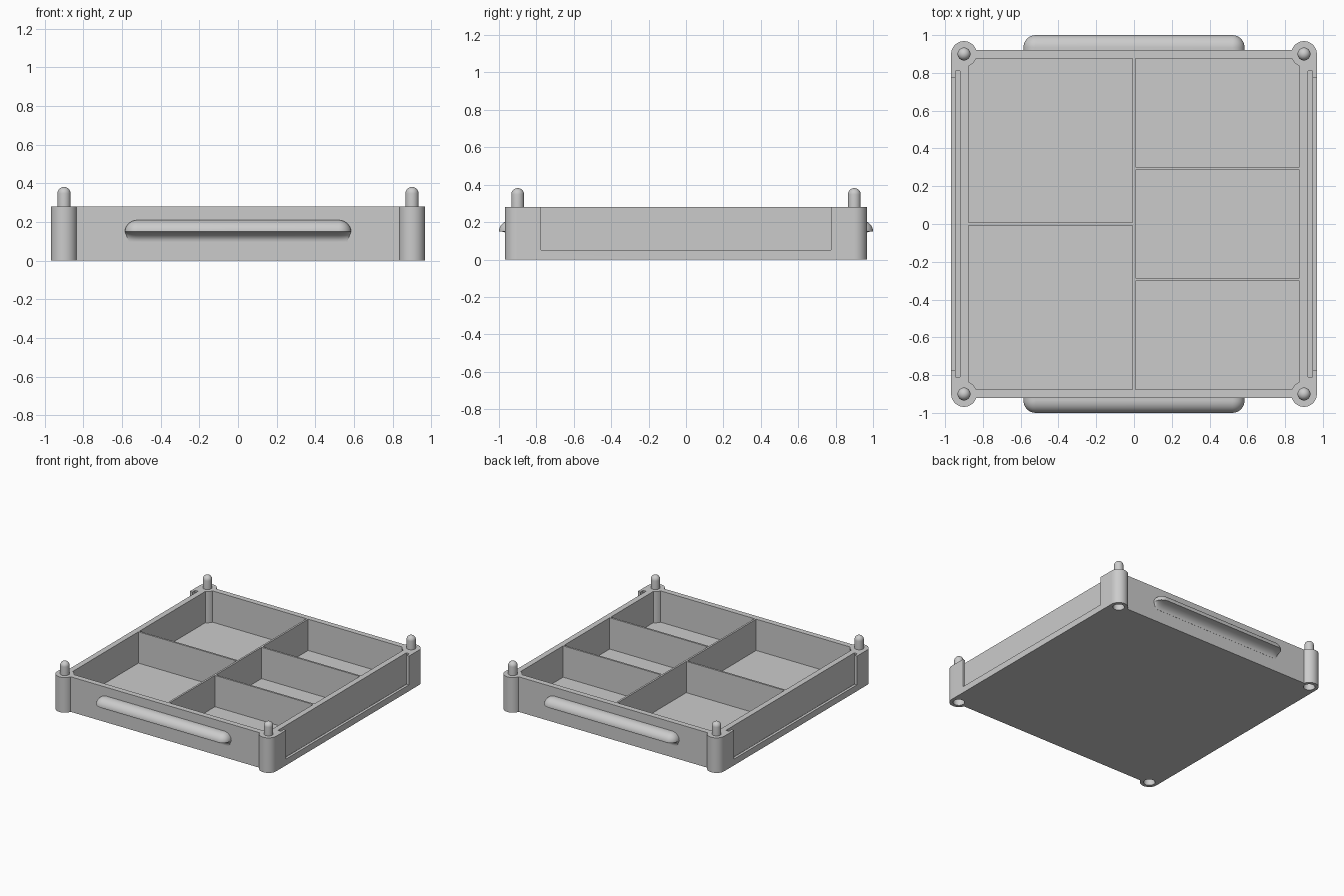
import bpy, bmesh, math
from mathutils import Matrix, Vector

cube = bpy.data.objects.get("Cube")
if cube:
    bpy.data.objects.remove(cube)

# Overall dimensions
HX, HY, HEIGHT = 0.968, 0.92, 0.28
POST, POST_R = 0.90, 0.068
CAVITY, FLOOR, WALL = 0.875, 0.03, 0.015
CORNERS = [(sx, sy) for sx in (-1, 1) for sy in (-1, 1)]

grey = bpy.data.materials.new("light_grey_plastic")
grey.use_nodes = True
grey.diffuse_color = (0.6, 0.6, 0.6, 1)
grey.node_tree.nodes["Principled BSDF"].inputs["Base Color"].default_value = (0.6, 0.6, 0.6, 1)


def make_object(name, bm, helper=False):
    bmesh.ops.recalc_face_normals(bm, faces=bm.faces)
    mesh = bpy.data.meshes.new(name)
    bm.to_mesh(mesh)
    bm.free()
    mesh.materials.append(grey)
    obj = bpy.data.objects.new(name, mesh)
    bpy.context.collection.objects.link(obj)
    obj.hide_render = helper
    return obj


def add_box(bm, x0, x1, y0, y1, z0, z1):
    size = Matrix.Diagonal((x1 - x0, y1 - y0, z1 - z0, 1))
    centre = Matrix.Translation(((x0 + x1) / 2, (y0 + y1) / 2, (z0 + z1) / 2))
    bmesh.ops.create_cube(bm, size=1, matrix=centre @ size)


def add_cylinder(bm, x, y, radius, z0, z1):
    bmesh.ops.create_cone(bm, cap_ends=True, segments=48, radius1=radius, radius2=radius,
                          depth=z1 - z0, matrix=Matrix.Translation((x, y, (z0 + z1) / 2)))


def apply_boolean(target, cutter, operation):
    mod = target.modifiers.new(operation.lower(), "BOOLEAN")
    mod.object, mod.operation, mod.solver = cutter, operation, "EXACT"
    bpy.context.view_layer.objects.active = target
    bpy.ops.object.modifier_apply(modifier=mod.name)
    bpy.data.objects.remove(cutter)


def smooth(obj):
    bpy.ops.object.select_all(action="DESELECT")
    obj.select_set(True)
    bpy.context.view_layer.objects.active = obj
    bpy.ops.object.shade_smooth_by_angle(angle=math.radians(35))


# Tray block, with its corners trimmed to sit inside the posts
bm = bmesh.new()
trim = HX - 0.004
outline = [(HX, POST), (trim, HY), (-trim, HY), (-HX, POST),
           (-HX, -POST), (-trim, -HY), (trim, -HY), (HX, -POST)]
base = bm.faces.new([bm.verts.new((x, y, 0)) for x, y in outline])
top = bmesh.ops.extrude_face_region(bm, geom=[base])["geom"]
bmesh.ops.translate(bm, vec=(0, 0, HEIGHT), verts=[v for v in top if isinstance(v, bmesh.types.BMVert)])
tray = make_object("tray_body", bm)

# Compartments: two on the right side, three on the left side
bm = bmesh.new()
for side, count in ((-1, 2), (1, 3)):
    length = (2 * CAVITY - (count - 1) * WALL) / count
    x0, x1 = sorted((side * WALL / 2, side * CAVITY))
    for i in range(count):
        y0 = -CAVITY + i * (length + WALL)
        add_box(bm, x0, x1, y0, y0 + length, FLOOR, HEIGHT + 0.1)
apply_boolean(tray, make_object("compartment_cutter", bm, True), "DIFFERENCE")

# Label slots in both sides: a wide inner slot behind a narrower opening
for inner, outer, half_y, bottom in ((0.92, 0.946, 0.81, 0.03), (0.94, 1.1, 0.775, 0.05)):
    bm = bmesh.new()
    for side in (-1, 1):
        x0, x1 = sorted((side * inner, side * outer))
        add_box(bm, x0, x1, -half_y, half_y, bottom, HEIGHT + 0.1)
    apply_boolean(tray, make_object("label_slot_cutter", bm, True), "DIFFERENCE")

# Corner posts with stacking sockets underneath
bm = bmesh.new()
for sx, sy in CORNERS:
    add_cylinder(bm, sx * POST, sy * POST, POST_R, 0, HEIGHT)
apply_boolean(tray, make_object("corner_posts", bm, True), "UNION")
bm = bmesh.new()
for sx, sy in CORNERS:
    add_cylinder(bm, sx * POST, sy * POST, 0.042, -0.1, 0.11)
apply_boolean(tray, make_object("socket_cutter", bm, True), "DIFFERENCE")
smooth(tray)

# Round-topped stacking pins
PIN_R, PIN_TOP = 0.034, 0.382
for sx, sy in CORNERS:
    bm = bmesh.new()
    profile = [Vector((PIN_R, 0, HEIGHT - 0.01))]
    for i in range(9):
        a = math.pi / 2 * i / 8
        profile.append(Vector((PIN_R * math.cos(a), 0, PIN_TOP - PIN_R + PIN_R * math.sin(a))))
    verts = [bm.verts.new(p) for p in profile]
    edges = [bm.edges.new(pair) for pair in zip(verts, verts[1:])]
    bmesh.ops.spin(bm, geom=verts + edges, cent=(0, 0, 0), axis=(0, 0, 1),
                   angle=2 * math.pi, steps=32)
    bmesh.ops.remove_doubles(bm, verts=bm.verts, dist=0.0005)
    bmesh.ops.translate(bm, vec=(sx * POST, sy * POST, 0), verts=bm.verts)
    smooth(make_object(("back" if sy > 0 else "front") + ("_left" if sx > 0 else "_right") + "_pin", bm))


# Handle levels: (half length, depth, corner radius in x, corner radius in y, height)
def handle_levels():
    steps = 10
    for i in range(steps + 1):  # concave finger grip, rising to the lip
        a = math.pi / 2 * i / steps
        depth = 0.001 + 0.079 * (1 - math.cos(a))
        yield 0.565 + 0.02 * math.sin(a), depth, 0.065, depth * 0.8, 0.10 + 0.05 * math.sin(a)
    for i in range(1, steps + 1):  # rounded upper side
        c, s = math.cos(math.pi / 2 * i / steps), math.sin(math.pi / 2 * i / steps)
        r = max(0.065 * c, 0.001)
        yield 0.52 + r, 0.015 + r, r, r, 0.15 + 0.06 * s


for name, sy in (("front_handle", -1), ("back_handle", 1)):
    bm = bmesh.new()
    rings = []
    for half, depth, rx, ry, z in handle_levels():
        half_ring = [(half, -0.01)]
        for k in range(9):
            a = math.pi / 2 * k / 8
            half_ring.append((half - rx + rx * math.cos(a), depth - ry + ry * math.sin(a)))
        ring = half_ring + [(-x, d) for x, d in reversed(half_ring)]
        rings.append([bm.verts.new((x, sy * (HY + d), z)) for x, d in ring])
    for low, high in zip(rings, rings[1:]):
        for k in range(len(low)):
            n = (k + 1) % len(low)
            bm.faces.new((low[k], low[n], high[n], high[k]))
    bm.faces.new(rings[0])
    bm.faces.new(rings[-1])
    smooth(make_object(name, bm))
